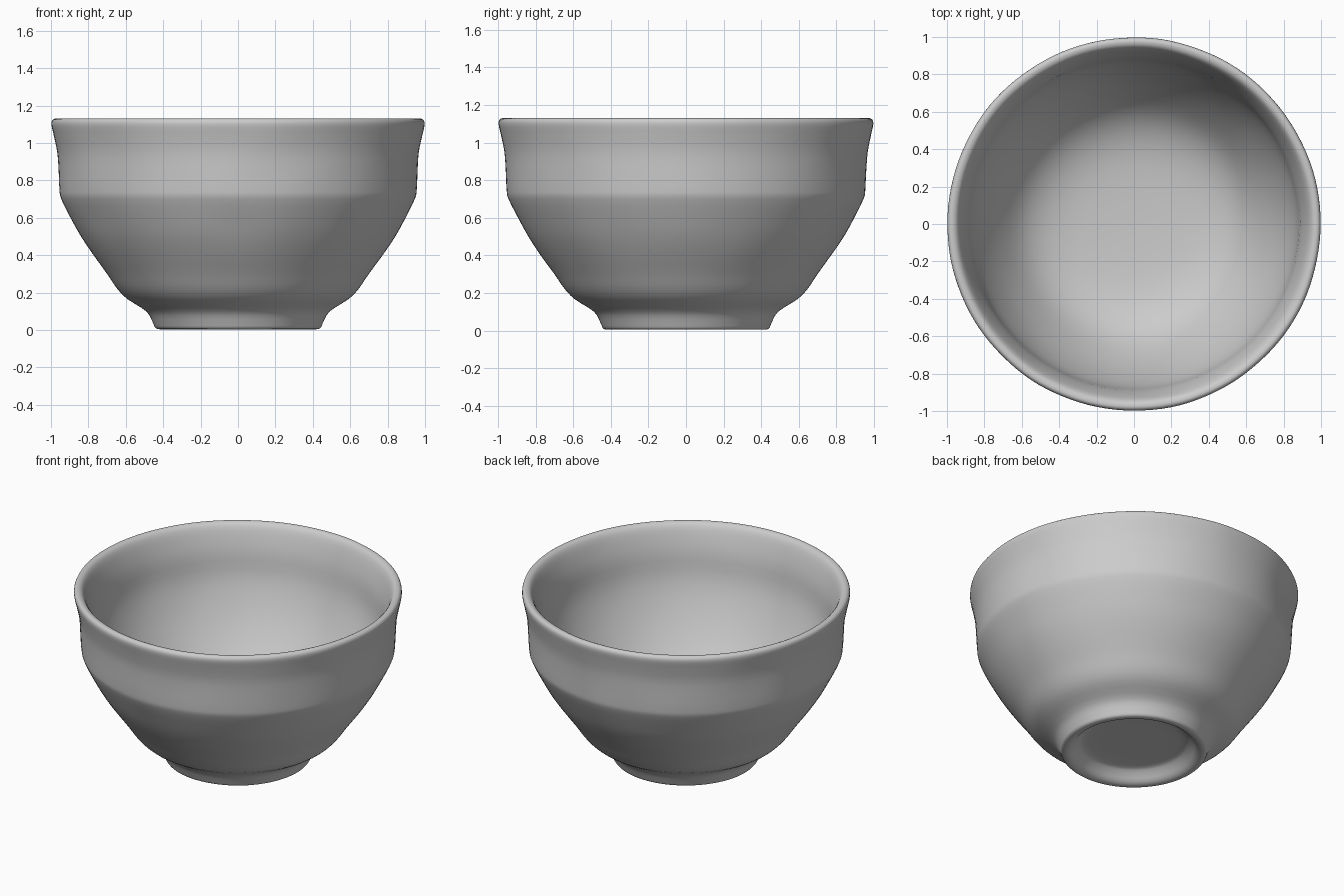
import bpy
import bmesh
import math
from mathutils import Vector, noise

cube = bpy.data.objects.get("Cube")
if cube:
    bpy.data.objects.remove(cube)

# Single matte grey clay
clay = bpy.data.materials.new("grey_clay")
clay.use_nodes = True
colour = (0.6, 0.6, 0.6, 1)
clay.diffuse_color = colour
bsdf = clay.node_tree.nodes["Principled BSDF"]
bsdf.inputs["Base Color"].default_value = colour
bsdf.inputs["Roughness"].default_value = 0.8

# Half profile: foot recess, outer wall, rim, inner wall, floor
profile = [
    (0, 0.08), (0.28, 0.08), (0.34, 0.06), (0.38, 0.02), (0.41, 0.005),
    (0.44, 0.01), (0.455, 0.04), (0.49, 0.10), (0.59, 0.165), (0.645, 0.22),
    (0.70, 0.30), (0.78, 0.41), (0.84, 0.50), (0.89, 0.59), (0.945, 0.70),
    (0.955, 0.75), (0.96, 0.85), (0.967, 0.95), (0.985, 1.04), (0.998, 1.10),
    (0.99, 1.125), (0.97, 1.13), (0.945, 1.115), (0.92, 1.06), (0.89, 0.95),
    (0.87, 0.80), (0.82, 0.65), (0.74, 0.49), (0.63, 0.33), (0.52, 0.24),
    (0.38, 0.19), (0.2, 0.17), (0, 0.165),
]


def smooth_path(points, steps):
    """Catmull-Rom curve through the points."""
    pts = [Vector(p) for p in points]
    pts = [pts[0]] + pts + [pts[-1]]
    path = []
    for a, b, c, d in zip(pts, pts[1:], pts[2:], pts[3:]):
        for i in range(steps):
            t = i / steps
            path.append(b + 0.5 * t * (c - a + t * (2 * a - 5 * b + 4 * c - d
                        + t * (3 * (b - c) + d - a))))
    return path + [pts[-1]]


# Spin the profile into a closed bowl
bm = bmesh.new()
verts = [bm.verts.new((max(p.x, 0), 0, p.y)) for p in smooth_path(profile, 3)]
edges = [bm.edges.new(pair) for pair in zip(verts, verts[1:])]
bmesh.ops.spin(bm, geom=verts + edges, cent=(0, 0, 0), axis=(0, 0, 1),
               angle=math.tau, steps=128, use_merge=True)
bmesh.ops.remove_doubles(bm, verts=bm.verts, dist=0.0005)

# Slight hand-thrown unevenness
for v in bm.verts:
    wobble = 1 + 0.003 * noise.noise(v.co * 4)
    v.co.x *= wobble
    v.co.y *= wobble
bmesh.ops.recalc_face_normals(bm, faces=bm.faces)

mesh = bpy.data.meshes.new("bowl")
bm.to_mesh(mesh)
bm.free()
mesh.materials.append(clay)
bowl = bpy.data.objects.new("bowl", mesh)
bpy.context.collection.objects.link(bowl)
bpy.context.view_layer.objects.active = bowl
bowl.select_set(True)
bpy.ops.object.shade_smooth_by_angle(angle=math.radians(50))
